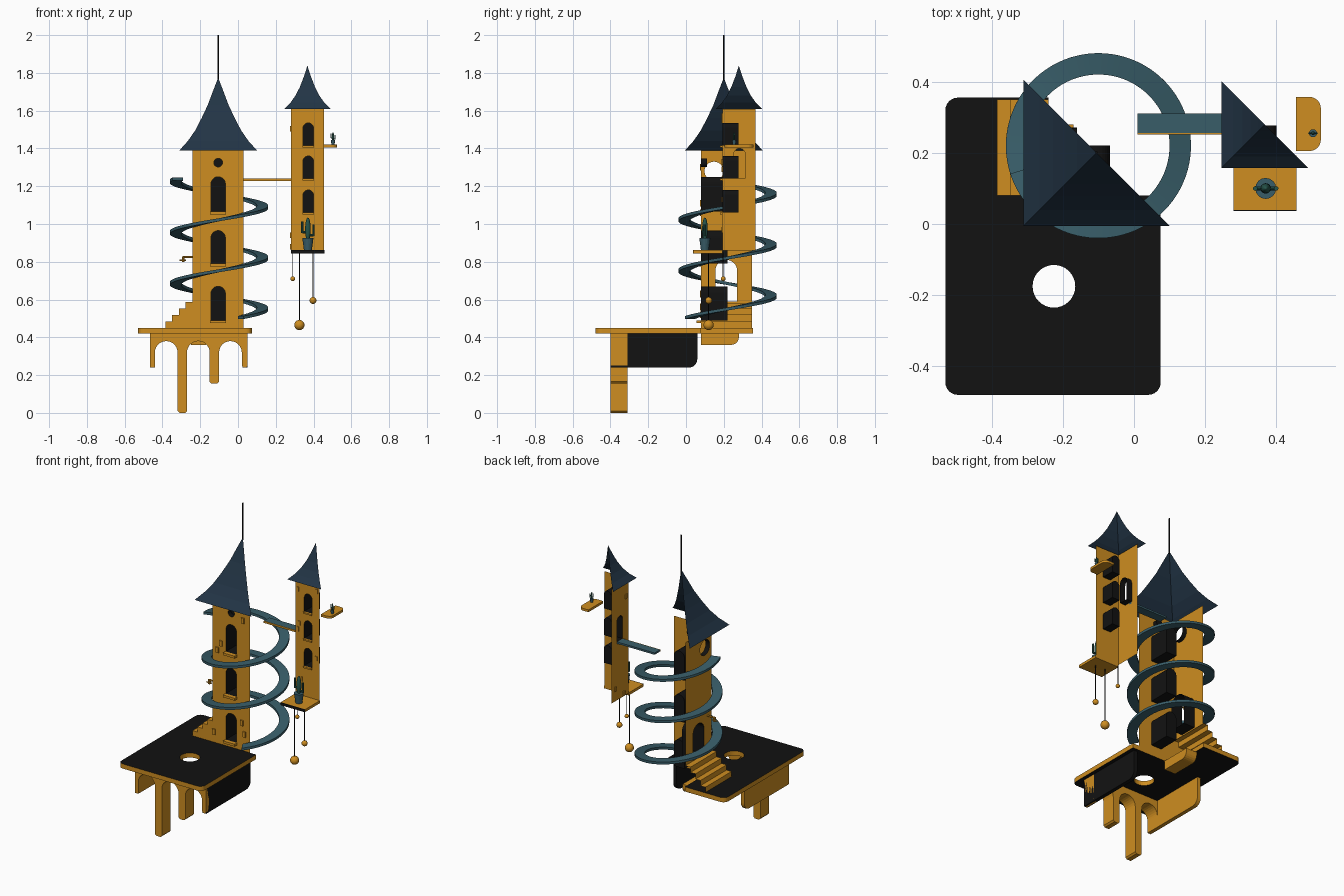
import bpy, bmesh
from math import sin, cos, pi, radians
from mathutils import Vector

if "Cube" in bpy.data.objects:
    bpy.data.objects.remove(bpy.data.objects["Cube"])


def material(name, col):
    m = bpy.data.materials.new(name)
    m.diffuse_color = (*col, 1)
    m.use_nodes = True
    m.node_tree.nodes["Principled BSDF"].inputs["Base Color"].default_value = m.diffuse_color
    return m


ORANGE = material("orange", (0.62, 0.27, 0.015))
BLACK = material("black", (0.006, 0.006, 0.006))
NAVY = material("navy", (0.016, 0.035, 0.06))
TEAL = material("teal", (0.04, 0.11, 0.14))
GREEN = material("green", (0.02, 0.09, 0.07))

# maps of 2D outline (u, v) plus depth w to world space
MAPS = {"front": lambda u, v, w: Vector((u, w, v)),
        "left": lambda u, v, w: Vector((w, u, v)),
        "top": lambda u, v, w: Vector((u, v, w))}
NORMALS = {"front": (0, -1, 0), "left": (-1, 0, 0), "top": (0, 0, 1)}


def finish(name, bm, mat, smooth=False, recalc=False):
    if recalc:
        bmesh.ops.recalc_face_normals(bm, faces=bm.faces)
    me = bpy.data.meshes.new(name)
    bm.to_mesh(me)
    bm.free()
    me.materials.append(mat)
    ob = bpy.data.objects.new(name, me)
    bpy.context.collection.objects.link(ob)
    if smooth:
        for p in me.polygons:
            p.use_smooth = True
    return ob


def panel(name, side, outline, w, depth=0, holes=(), mat=ORANGE):
    """Flat sheet (depth 0) or solid slab with holes."""
    bm = bmesh.new()
    edges = []
    for loop in (outline, *holes):
        vs = [bm.verts.new(MAPS[side](u, v, w)) for u, v in loop]
        edges += [bm.edges.new((vs[i - 1], vs[i])) for i in range(len(vs))]
    n = Vector(NORMALS[side])
    bmesh.ops.triangle_fill(bm, use_beauty=True, edges=edges, normal=n)
    bm.normal_update()
    flip = [f for f in bm.faces if f.normal.dot(n) < 0]
    if flip:
        bmesh.ops.reverse_faces(bm, faces=flip)
    if depth:
        r = bmesh.ops.extrude_face_region(bm, geom=bm.faces[:], use_keep_orig=True)
        bmesh.ops.translate(bm, verts=[g for g in r["geom"] if isinstance(g, bmesh.types.BMVert)],
                            vec=MAPS[side](0, 0, depth))
    return finish(name, bm, mat, recalc=bool(depth))


def tunnel(name, side, outline, w, depth, cap=True, mat=BLACK):
    """Window or door recess running back from a wall."""
    bm = bmesh.new()
    a = [bm.verts.new(MAPS[side](u, v, w)) for u, v in outline]
    b = [bm.verts.new(MAPS[side](u, v, w + depth)) for u, v in outline]
    for i in range(len(a)):
        bm.faces.new((a[i - 1], a[i], b[i], b[i - 1]))
    if cap:
        bm.faces.new(b)
    return finish(name, bm, mat)


def rect(x0, x1, y0, y1):
    return [(x0, y0), (x1, y0), (x1, y1), (x0, y1)]


def arc(cx, cy, r, a0, a1, n):
    return [(cx + r * cos(radians(a0 + (a1 - a0) * i / n)),
             cy + r * sin(radians(a0 + (a1 - a0) * i / n))) for i in range(n + 1)]


def circle(cx, cy, r, n=32):
    return arc(cx, cy, r, 0, 360, n)[:-1]


def arch(cx, z0, z1, hw):
    return [(cx - hw, z0), (cx + hw, z0)] + arc(cx, z1 - hw, hw, 0, 180, 14)


def box(name, x0, x1, y0, y1, z0, z1, mat=ORANGE):
    return panel(name, "top", rect(x0, x1, y0, y1), z0, z1 - z0, mat=mat)


def rod(name, p, q, r, mat, r2=None, n=10):
    p, q = Vector(p), Vector(q)
    bm = bmesh.new()
    bmesh.ops.create_cone(bm, cap_ends=True, segments=n, radius1=r,
                          radius2=r if r2 is None else r2, depth=(q - p).length)
    ob = finish(name, bm, mat)
    ob.location = (p + q) / 2
    ob.rotation_euler = (q - p).to_track_quat("Z", "Y").to_euler()


def ball(name, c, r, mat, sz=1):
    bm = bmesh.new()
    bmesh.ops.create_uvsphere(bm, u_segments=20, v_segments=12, radius=r)
    ob = finish(name, bm, mat, True)
    ob.location = c
    ob.scale.z = sz


def half_roof(name, cx, cy, profile):
    """Front and left faces of a concave four-sided roof."""
    bm = bmesh.new()
    rows = [[bm.verts.new((cx + sx * h, cy + sy * h, z))
             for sx, sy in ((-1, 1), (-1, -1), (1, -1))] for h, z in profile]
    for a, b in zip(rows, rows[1:]):
        for i in (0, 1):
            bm.faces.new((a[i], a[i + 1], b[i + 1], b[i]))
    bmesh.ops.remove_doubles(bm, verts=bm.verts, dist=1e-5)
    finish(name, bm, NAVY)


def cactus(name, x, y, z, s):
    rod(name + "_pot", (x, y, z), (x, y, z + .06 * s), .02 * s, TEAL, .028 * s, 16)
    ball(name + "_body", (x, y, z + .105 * s), .014 * s, GREEN, 4.2)
    for k, h in ((-1, .09), (1, .075)):
        rod(name + "_arm", (x, y, z + h * s), (x + k * .028 * s, y, z + h * s), .006 * s, GREEN)
        rod(name + "_arm_tip", (x + k * .028 * s, y, z + (h - .005) * s),
            (x + k * .028 * s, y, z + (h + .055) * s), .006 * s, GREEN)


# platform: L-shaped slab with a round hole, black faces and orange rim
r = .035
outline = (arc(-.53 + r, -.48 + r, r, 180, 270, 6) + arc(.075 - r, -.48 + r, r, 270, 360, 6)
           + [(.075, .08), (-.24, .08), (-.24, .355)] + arc(-.53 + r, .355 - r, r, 90, 180, 6))
plat = panel("platform", "top", outline, .42, .03, [circle(-.225, -.175, .06)])
plat.data.materials.append(BLACK)
for p in plat.data.polygons:
    p.material_index = int(abs(p.normal.z) > .9)

# arcade of uneven legs below the platform front
facade = [(-.465, .42), (-.465, .26), (-.455, .24), (-.44, .24)]
for cx, z_end in ((-.38, 0), (-.21, .155), (-.04, .24)):
    facade += arc(cx, .32, .06, 180, 0, 14)
    xa, xb = cx + .06, cx + (.11 if z_end < .2 else .09)
    facade += [(xa, z_end + .01), (xa + .01, z_end), (xb - .01, z_end), (xb, z_end + .01)]
facade += [(.05, .42)]
panel("arcade", "front", facade, -.4, .09)
side = [(-.4, .24)] + arc(.015, .285, .045, 270, 360, 6) + [(.06, .42), (-.4, .42)]
panel("arcade_left_side", "left", side, -.465, .025)
panel("arcade_right_side", "left", side, .025, .025, mat=BLACK)
panel("corbel", "left", [(.08, .36)] + arc(.24, .40, .04, 270, 360, 5) + [(.28, .42), (.08, .42)],
      -.25, .08)

# main tower: front and left walls with recessed openings
wins = [arch(-.105, a, b, .038) for a, b in ((.49, .67), (.79, .965), (1.065, 1.25))]
eye = circle(-.105, 1.325, .023, 20)
panel("tower_front_wall", "front", rect(-.24, .03, .42, 1.39), .08, holes=wins + [eye])
for w in wins:
    tunnel("tower_window", "front", w, .08, .14)
tunnel("tower_round_window", "front", eye, .08, .03)
for z in (.475, .775, 1.05):
    box("tower_sill", -.147, -.063, .055, .08, z, z + .015)
door = arch(.213, .59, .81, .058)
port = circle(.148, 1.28, .05)
panel("tower_left_wall", "left", rect(.08, .35, .58, 1.39), -.24, holes=[door, port])
tunnel("tower_door", "left", door, -.24, .08, False)
tunnel("tower_porthole", "left", port, -.24, .03, False)
half_roof("tower_roof", -.105, .2, [(.205, 1.39), (.16, 1.44), (.122, 1.495), (.088, 1.56),
                                    (.055, 1.63), (.025, 1.71), (0, 1.775)])
rod("antenna", (-.105, .2, 1.76), (-.105, .2, 2), .004, BLACK)

# stairs up to the side door
steps = []
for i in range(4):
    x, z = -.385 + .036 * i, .45 + .034 * i
    steps += [(x, z), (x, z + .034)]
steps += [(-.24, .586), (-.24, .45)]
panel("stair_side", "front", steps, .08)
bm = bmesh.new()
pairs = [[bm.verts.new((x, y, z)) for y in (.08, .35)] for x, z in steps[:-1]]
for a, b in zip(pairs, pairs[1:]):
    bm.faces.new((a[0], b[0], b[1], a[1]))
finish("stair_treads", bm, ORANGE)

# spiral ramp around the main tower
bm = bmesh.new()
prev = None
N = 240
for i in range(N + 1):
    t = -60 + (925 - 7 + 60) * i / N
    z = .55 + .27 * t / 360
    c, s = cos(radians(t)), sin(radians(t))
    ring = [bm.verts.new((-.1 + q * c, .22 + q * s, z + h))
            for q, h in ((.2, -.008), (.26, -.008), (.26, .008), (.2, .008))]
    if prev:
        for k in range(4):
            bm.faces.new((prev[k - 1], prev[k], ring[k], ring[k - 1]))
    if i in (0, N):
        bm.faces.new(ring)
    prev = ring
finish("spiral_ramp", bm, TEAL, recalc=True)

# floating tower: front and left walls
wins2 = [arch(.372, a, b, .028) for a, b in ((1.06, 1.18), (1.24, 1.36), (1.415, 1.535))]
panel("small_tower_front_wall", "front", rect(.28, .455, .86, 1.61), .192, holes=wins2)
for w in wins2:
    tunnel("small_tower_window", "front", w, .192, .085)
    box("small_tower_sill", .342, .402, .18, .192, w[0][1] - .01, w[0][1])
door2 = arch(.283, 1.24, 1.4, .03)
panel("small_tower_left_wall", "left", rect(.192, .3675, .86, 1.61), .28, holes=[door2])
tunnel("small_tower_door", "left", door2, .28, .04, False)
half_roof("small_tower_roof", .3675, .28, [(.122, 1.61), (.09, 1.642), (.063, 1.68), (.04, 1.725),
                                           (.019, 1.78), (0, 1.838)])
box("bridge", .01, .28, .255, .31, 1.228, 1.24, TEAL)
box("bridge_edge", .01, .28, .251, .255, 1.228, 1.24)
box("front_ledge", .28, .457, .04, .192, .845, .862)
box("ledge_front_edge", .28, .457, .037, .04, .845, .862, BLACK)
panel("balcony", "top", [(.455, .205)] + arc(.493, .237, .032, 270, 360, 6)
      + arc(.493, .325, .032, 0, 90, 6) + [(.455, .357)], 1.405, .015)
cactus("ledge_cactus", .37, .1, .862, 1.05)
cactus("balcony_cactus", .503, .255, 1.42, .4)

# hanging balls
for x, y, z, rad in ((.325, .12, .465, .027), (.397, .12, .595, .018), (.29, .197, .71, .013)):
    rod("ball_string", (x, y, z), (x, y, .85), .0025, BLACK, n=6)
    ball("hanging_ball", (x, y, z), rad, ORANGE)

# scattered raised bricks
for x, z in ((-.178, 1.11), (-.205, 1.06), (-.02, 1.3), (-.027, .63), (-.228, .52), (-.01, .56)):
    box("brick", x - .01, x + .01, .073, .08, z - .018, z + .018)
for x, z in ((.31, 1.33), (.3, 1.29), (.435, 1.57), (.432, 1.13), (.325, .97), (.3, 1.55)):
    box("brick", x - .008, x + .008, .187, .192, z - .014, z + .014)
for y, z in ((.22, 1.505), (.33, .94), (.24, .88)):
    box("side_brick", .274, .28, y - .01, y + .01, z - .014, z + .014)

# outdoor tap on the left wall
rod("tap_pipe", (-.24, .12, .825), (-.29, .12, .825), .005, ORANGE)
rod("tap_spout", (-.29, .12, .828), (-.29, .12, .80), .008, ORANGE)
rod("tap_handle", (-.31, .12, .807), (-.275, .12, .807), .004, ORANGE)
